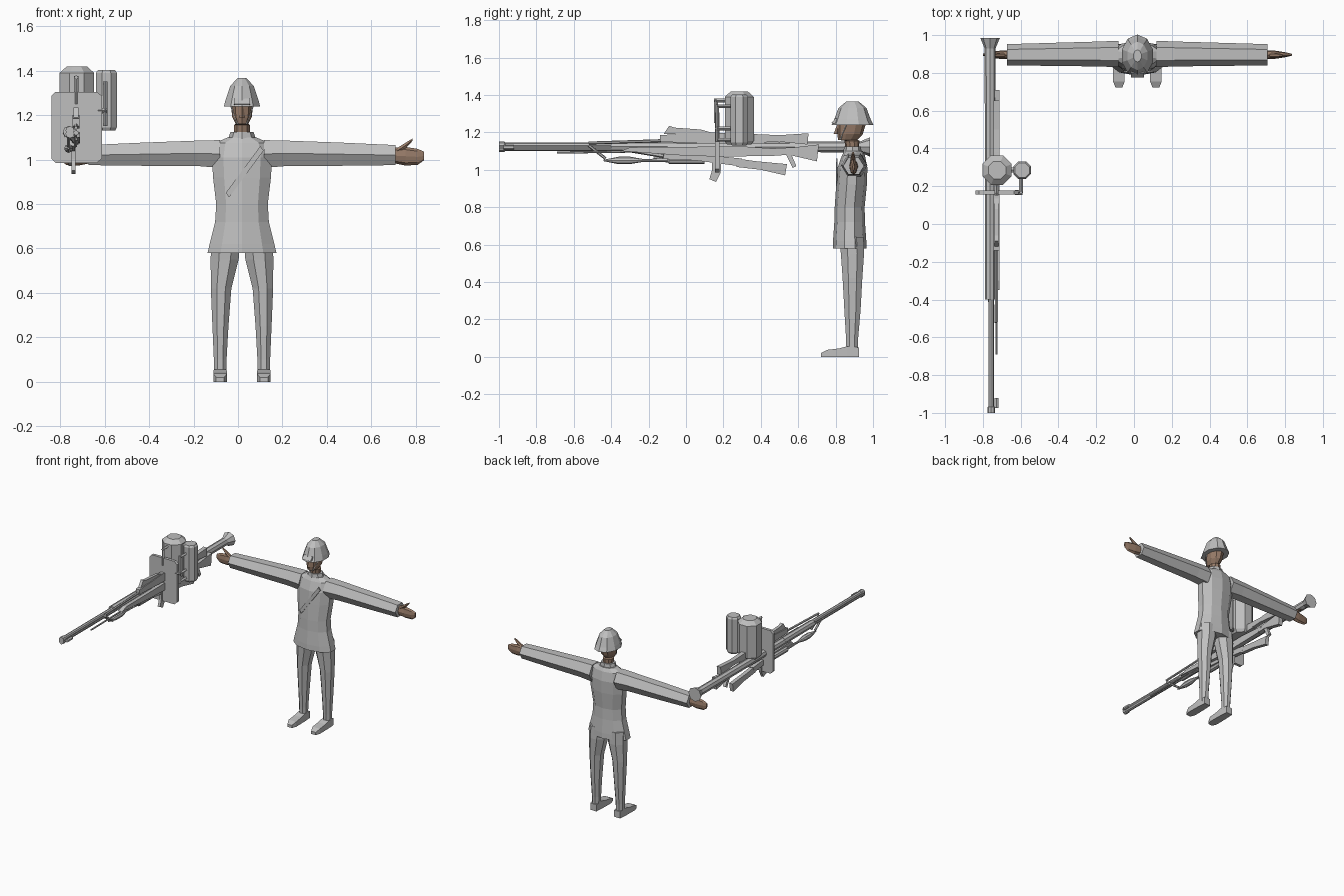
import bpy
import bmesh
import math
from mathutils import Vector

if "Cube" in bpy.data.objects:
    bpy.data.objects.remove(bpy.data.objects["Cube"], do_unlink=True)


def material(name, color):
    mat = bpy.data.materials.new(name)
    mat.use_nodes = True
    mat.diffuse_color = color
    mat.node_tree.nodes["Principled BSDF"].inputs["Base Color"].default_value = color
    return mat


cloth = material("light grey", (.52, .52, .52, 1))
skin = material("skin brown", (.31, .2, .14, 1))


def finish(name, bm, mat):
    bmesh.ops.recalc_face_normals(bm, faces=bm.faces)
    mesh = bpy.data.meshes.new(name)
    bm.to_mesh(mesh)
    bm.free()
    mesh.materials.append(mat)
    obj = bpy.data.objects.new(name, mesh)
    bpy.context.collection.objects.link(obj)
    return obj


def loft(name, axis, sections, sides=8, mat=cloth, turn=0.0):
    """Skin rings of (centre, radius_a, radius_b) lying across an axis."""
    bm = bmesh.new()
    rings = []
    for centre, a, b in sections:
        ring = []
        for i in range(sides):
            angle = math.tau * (i + turn) / sides
            u, v = a * math.cos(angle), b * math.sin(angle)
            offset = {"x": (0, u, v), "y": (u, 0, v), "z": (u, v, 0)}[axis]
            ring.append(bm.verts.new(Vector(centre) + Vector(offset)))
        rings.append(ring)
    for low, high in zip(rings, rings[1:]):
        for i in range(sides):
            j = (i + 1) % sides
            bm.faces.new((low[i], low[j], high[j], high[i]))
    bm.faces.new(rings[0])
    bm.faces.new(rings[-1])
    return finish(name, bm, mat)


def prism(name, axis, points, middle, width, mat=cloth):
    """Extrude a flat outline: (y, z) points along x, or (x, z) along y."""
    bm = bmesh.new()
    low = middle - width / 2
    place = (lambda p: (low, *p)) if axis == "x" else (lambda p: (p[0], low, p[1]))
    face = bm.faces.new([bm.verts.new(place(p)) for p in points])
    moved = bmesh.ops.extrude_face_region(bm, geom=[face])["geom"]
    step = Vector((width, 0, 0)) if axis == "x" else Vector((0, width, 0))
    bmesh.ops.translate(bm, vec=step, verts=[v for v in moved if isinstance(v, bmesh.types.BMVert)])
    return finish(name, bm, mat)


def rod(name, start, end, radius, mat=cloth, sides=6):
    """Straight bar between two points."""
    start, end = Vector(start), Vector(end)
    span = end - start
    bm = bmesh.new()
    bmesh.ops.create_cone(bm, cap_ends=True, segments=sides, radius1=radius,
                          radius2=radius, depth=span.length)
    bm.transform(span.to_track_quat("Z", "Y").to_matrix().to_4x4())
    bmesh.ops.translate(bm, vec=(start + end) / 2, verts=bm.verts)
    return finish(name, bm, mat)


mid = .018      # body centre line
depth = .89     # body position along y

# Tunic with flared hem and collar
tunic = [(.58, .875, .163, .09), (.62, .875, .153, .089), (.72, .875, .127, .082),
         (.8, .875, .122, .08), (.92, .885, .137, .082), (1.01, .89, .142, .08),
         (1.075, .895, .128, .062), (1.1, .895, .066, .05)]
loft("tunic", "z", [((mid, y, z), a, b) for z, y, a, b in tunic], 10, turn=.5)
loft("collar", "z", [((mid, depth, 1.08), .066, .05), ((mid, depth, 1.125), .052, .045)])
prism("chest_strap", "y", [(.1, 1.06), (.115, 1.04), (-.04, .83), (-.055, .85)], .806, .009)

# Neck, head, nose and chin strap
face = [(1.09, .89, .036, .034), (1.155, .887, .038, .04), (1.16, .865, .03, .052),
        (1.19, .877, .046, .068), (1.24, .885, .052, .075), (1.29, .89, .05, .072)]
loft("head", "z", [((mid, y, z), a, b) for z, y, a, b in face], 10, skin, .5)
loft("nose", "z", [((mid, .806, 1.19), .013, .017), ((mid, .815, 1.24), .006, .008)],
     4, skin)

# Helmet dome with sloping brim
dome = [(1.238, .113, .086), (1.268, .098, .078), (1.33, .075, .056), (1.366, .032, .022)]
loft("helmet", "z", [((mid, depth, z), a, b) for z, b, a in dome], 10, turn=.5)
prism("helmet_peak", "x", [(.776, 1.25), (.80, 1.275), (.84, 1.27), (.83, 1.24)], mid, .07)

for side, label in ((1, "left"), (-1, "right")):
    def at(x, y, z):
        return (mid + side * x, y, z)

    # Sleeve, hexagonal with a ridge front and back
    loft(label + "_sleeve", "x", [(at(.1, .9, 1.025), .07, .072), (at(.2, .9, 1.028), .066, .066),
                                  (at(.45, .898, 1.024), .061, .06), (at(.69, .896, 1.02), .056, .052)], 6)
    # Mitten hand with raised thumb
    loft(label + "_hand", "x", [(at(.68, .896, 1.018), .024, .034), (at(.735, .896, 1.015), .021, .042),
                                (at(.79, .896, 1.012), .012, .036), (at(.818, .896, 1.016), .005, .02)],
         8, skin)
    loft(label + "_thumb", "x", [(at(.7, .893, 1.04), .015, .015), (at(.74, .893, 1.066), .012, .014),
                                 (at(.768, .893, 1.09), .006, .006)], 6, skin)
    # Trouser leg
    leg = [(.64, .073, .885, .072, .07), (.55, .078, .89, .068, .067), (.42, .094, .89, .05, .057),
           (.25, .097, .89, .039, .047), (.1, .098, .888, .031, .035), (.03, .098, .888, .029, .033)]
    loft(label + "_leg", "z", [(at(x, y, z), a, b) for z, x, y, a, b in leg], 8, turn=.5)
    # Boot
    boot = [(.925, .025, .05), (.86, .029, .056), (.82, .03, .045), (.755, .031, .037), (.722, .018, .02)]
    loft(label + "_boot", "y", [(at(.098, y, h / 2), a * 1.41, h * .707) for y, a, h in boot], 4, turn=.5)
    # Chin strap
    rod(label + "_chin_strap", at(.052, .86, 1.25), at(.02, .825, 1.16), .004)

# Long launcher tube with flared mouth, and long barrel ahead of it
bore = -.762
loft("launcher_tube", "y", [((bore, y, 1.122), r, r) for y, r in
                            ((-.1, .026), (.93, .029), (.985, .052))])
barrel = [(-1, .02), (-.97, .02), (-.965, .015), (-.1, .015)]
for height in (1.116, 1.13):
    loft("long_barrel", "y", [((bore + .006, y, height), r, r) for y, r in barrel])
rod("barrel_sight", (-.728, -.975, 1.12), (-.728, -.92, 1.12), .012)
rod("barrel_sleeve", (bore, -.4, 1.125), (bore, -.05, 1.125), .026, sides=8)

# Rifle and machine gun outlines stacked beside the tube
gun = -.728
prism("machine_gun_body", "x", [(-.14, 1.15), (-.14, 1.185), (.12, 1.2), (.38, 1.19), (.42, 1.17),
                                (.42, 1.14), (.1, 1.14)], gun, .032)
prism("machine_gun_stock", "x", [(.38, 1.19), (.5, 1.185), (.655, 1.195), (.65, 1.135), (.5, 1.15),
                                 (.38, 1.145)], gun, .032)
rod("machine_gun_barrel", (gun, -.52, 1.143), (gun, 0, 1.16), .008)
prism("machine_gun_cover", "x", [(-.12, 1.19), (-.09, 1.235), (-.06, 1.225), (.08, 1.215), (.15, 1.195)], gun, .022)
prism("long_rifle_body", "x", [(-.35, 1.1), (-.3, 1.12), (.3, 1.125), (.52, 1.11), (.48, 1.075),
                               (.2, 1.07), (0, 1.075)], gun, .034)
prism("long_rifle_stock", "x", [(.48, 1.115), (.58, 1.12), (.71, 1.135), (.7, 1.045), (.55, 1.08), (.47, 1.075)],
      gun, .032)
prism("long_rifle_grip", "x", [(.53, 1.09), (.56, 1.09), (.59, 1.02), (.57, 1.01)], gun, .022)
rod("long_rifle_barrel", (gun, -.69, 1.092), (gun, -.1, 1.1), .006)
prism("carbine_body", "x", [(-.18, 1.06), (-.15, 1.085), (.15, 1.075), (.3, 1.06), (.28, 1.02), (.05, 1.05)],
      gun - .02, .03)
prism("carbine_stock", "x", [(.27, 1.06), (.38, 1.045), (.54, 1.03), (.53, .97), (.4, 1.0), (.27, 1.015)],
      gun - .02, .028)
prism("curved_magazine", "x", [(.14, 1.06), (.19, 1.06), (.185, .985), (.16, .935), (.125, .95), (.14, 1.0)],
      gun - .012, .02)

# Rocket grenade slung underneath, with its folded support
loft("rocket_grenade", "y", [((bore, y, 1.05), r, r) for y, r in
                             ((-.44, .004), (-.36, .02), (-.3, .02), (-.23, .008), (-.1, .01), (-.09, .02), (.1, .02))])
for offset in (0, .03):
    rod("support_leg", (bore + offset, -.52, 1.13), (bore + offset, -.43, 1.06), .008)
rod("support_bar", (bore, -.36, 1.115), (gun, -.12, 1.075), .012)

# Chamfered shield with mounting arms
shield = [(-.82, .985), (-.84, 1.005), (-.84, 1.285), (-.82, 1.305),
          (-.635, 1.305), (-.612, 1.285), (-.612, 1.005), (-.635, .985)]
prism("shield", "y", shield, .167, .022)
rod("shield_post", (gun, .16, 1.25), (gun, .16, 1.375), .01, sides=4)
rod("shield_hook", (gun, .15, 1.37), (gun, .25, 1.37), .01, sides=4)
rod("side_arm", (-.63, .167, 1.22), (-.59, .167, 1.22), .013, sides=4)
for height in (1.16, 1.22, 1.34):
    rod("tank_bracket", (-.598, .165, height), (-.598, .26, height), .01, sides=4)
rod("bracket_post", (-.598, .167, 1.15), (-.598, .167, 1.35), .01, sides=4)
rod("tank_link", (-.7, .285, 1.16), (-.6, .285, 1.16), .015)

# Large and small tanks
loft("large_tank", "z", [((-.725, .285, z), r, r) for z, r in
                         ((1.135, .07), (1.155, .084), (1.39, .084), (1.418, .05))], 8, turn=.5)
loft("small_tank", "z", [((-.592, .285, z), r, r) for z, r in
                         ((1.13, .042), (1.145, .051), (1.39, .051), (1.402, .042))], 8, turn=.5)
